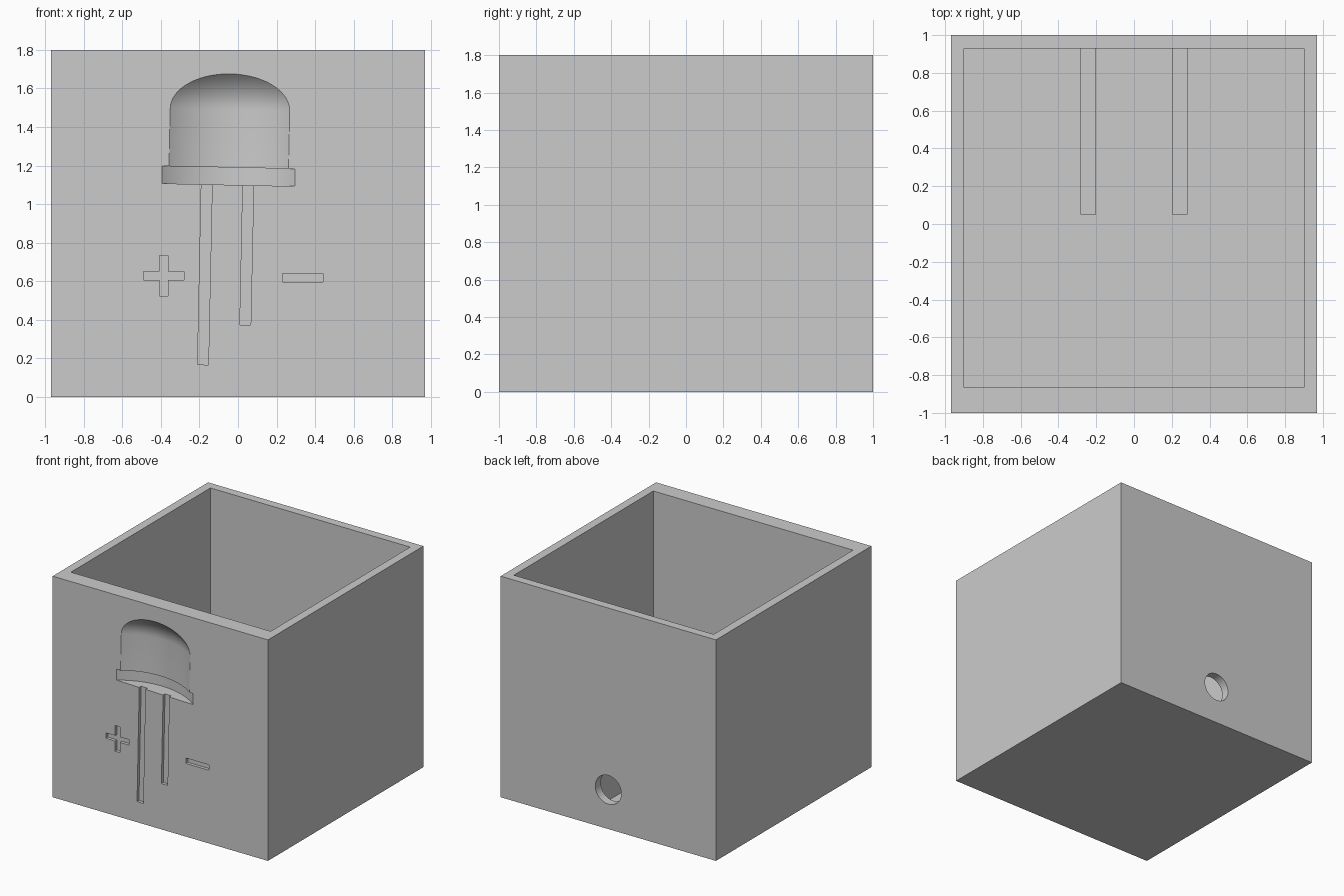
import bpy, bmesh, math
from mathutils import Matrix, Vector

old = bpy.data.objects.get("Cube")
if old:
    bpy.data.objects.remove(old, do_unlink=True)

grey = bpy.data.materials.new("plain_grey")
grey.use_nodes = True
COLOUR = (0.6, 0.6, 0.6, 1)
grey.diffuse_color = COLOUR
grey.node_tree.nodes["Principled BSDF"].inputs["Base Color"].default_value = COLOUR


def add_object(name, bm):
    bmesh.ops.recalc_face_normals(bm, faces=bm.faces)
    mesh = bpy.data.meshes.new(name)
    bm.to_mesh(mesh)
    bm.free()
    mesh.materials.append(grey)
    obj = bpy.data.objects.new(name, mesh)
    bpy.context.collection.objects.link(obj)
    return obj


def block(name, low, high):
    low, high = Vector(low), Vector(high)
    bm = bmesh.new()
    bmesh.ops.create_cube(bm, size=1)
    bmesh.ops.scale(bm, vec=high - low, verts=bm.verts)
    bmesh.ops.translate(bm, vec=(low + high) / 2, verts=bm.verts)
    return add_object(name, bm)


def carve(target, cutter):
    cutter.hide_render = True
    mod = target.modifiers.new("cut", "BOOLEAN")
    mod.operation = "DIFFERENCE"
    mod.solver = "EXACT"
    mod.object = cutter
    bpy.context.view_layer.objects.active = target
    bpy.ops.object.modifier_apply(modifier=mod.name)
    bpy.data.objects.remove(cutter, do_unlink=True)


# Open box with a thicker front wall
FLOOR = 0.07
box = block("box", (-0.97, -1, 0), (0.97, 1, 1.8))
carve(box, block("cavity", (-0.9, -0.865, FLOOR), (0.9, 0.93, 2)))

# Round cable hole through the back wall
bm = bmesh.new()
bmesh.ops.create_cone(bm, cap_ends=True, segments=48, radius1=0.117, radius2=0.117, depth=0.3,
                      matrix=Matrix.Translation((0, 1, 0.32)) @ Matrix.Rotation(math.pi / 2, 4, "X"))
carve(box, add_object("cable_hole", bm))

# Engraved lamp: a revolved profile whose axis lies in front of the face
AXIS_Y, FLANGE_R, BODY_R, DOME_H = -1.436, 0.556, 0.535, 0.32
profile = [(0, 0), (FLANGE_R, 0), (FLANGE_R, 0.09), (BODY_R, 0.09)]
STEPS = 20
for i in range(STEPS + 1):
    t = math.pi / 2 * i / STEPS
    profile.append((BODY_R * math.cos(t), 0.39 + DOME_H * math.sin(t)))
bm = bmesh.new()
points = [bm.verts.new((r, 0, z)) for r, z in profile]
edges = [bm.edges.new(pair) for pair in zip(points, points[1:])]
bmesh.ops.spin(bm, geom=points + edges, cent=(0, 0, 0), axis=(0, 0, 1),
               angle=math.tau, steps=128)
bmesh.ops.remove_doubles(bm, verts=bm.verts, dist=0.0005)
TILT = Matrix.Rotation(math.radians(1.2), 4, "Y")
bm.transform(Matrix.Translation((-0.05, AXIS_Y, 1.1)) @ TILT)
carve(box, add_object("lamp_recess", bm))

# Engraved lamp legs, leaning with the lamp
DEPTH = 0.025
for name, x, length in (("long_leg", -0.112, 0.935), ("short_leg", 0.103, 0.725)):
    leg = block(name, (x - 0.028, -1.1, -length), (x + 0.028, -1 + DEPTH, 0.01))
    leg.data.transform(Matrix.Translation((-0.05, 0, 1.1)) @ TILT)
    carve(box, leg)

# Engraved polarity marks
for name, x, z, half_w, half_h in (("minus_bar", 0.335, 0.618, 0.105, 0.022),
                                   ("plus_bar", -0.385, 0.63, 0.105, 0.022),
                                   ("plus_post", -0.385, 0.63, 0.022, 0.105)):
    carve(box, block(name, (x - half_w, -1.1, z - half_h), (x + half_w, -1 + DEPTH, z + half_h)))

# Pair of guide rails on the floor, running to the back wall
for side, name in ((-1, "right_rail"), (1, "left_rail")):
    xs = sorted((side * 0.2, side * 0.282))
    block(name, (xs[0], 0.05, FLOOR), (xs[1], 0.93, 0.75))

bpy.ops.object.select_all(action="DESELECT")
box.select_set(True)
bpy.context.view_layer.objects.active = box
bpy.ops.object.shade_smooth_by_angle(angle=math.radians(25))
